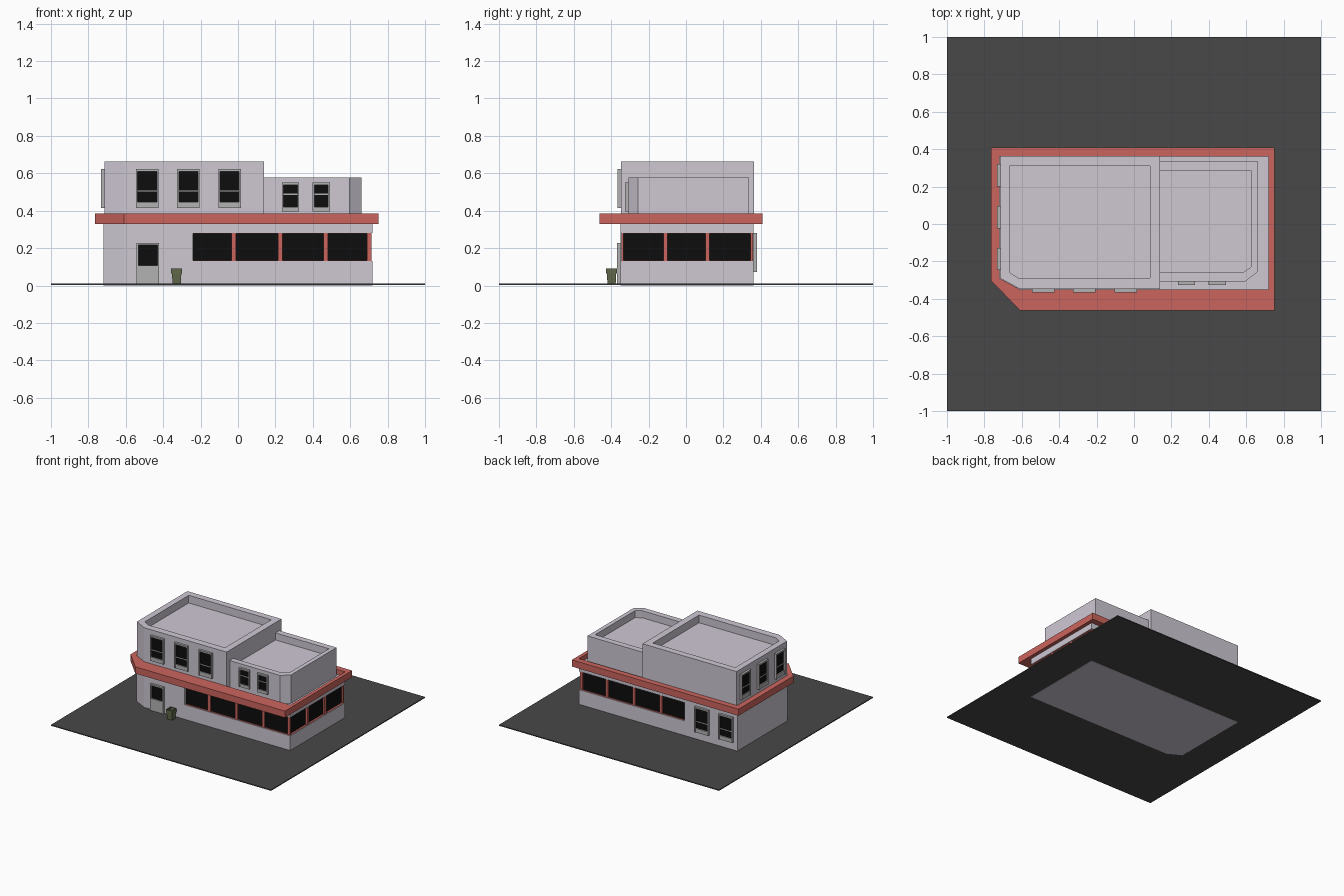
import bpy, bmesh
from math import radians
from mathutils import Matrix

if "Cube" in bpy.data.objects:
    bpy.data.objects.remove(bpy.data.objects["Cube"])


def material(name, r, g, b):
    m = bpy.data.materials.new(name)
    m.diffuse_color = (r, g, b, 1)
    m.use_nodes = True
    m.node_tree.nodes["Principled BSDF"].inputs["Base Color"].default_value = m.diffuse_color
    return m


WALL = material("wall_paint", 0.62, 0.58, 0.65)
RED = material("red_trim", 0.60, 0.13, 0.11)
GLASS = material("dark_glass", 0.004, 0.004, 0.004)
FRAME = material("frame_grey", 0.45, 0.45, 0.45)
ASPHALT = material("asphalt", 0.065, 0.065, 0.065)
OLIVE = material("olive", 0.12, 0.14, 0.07)


def finish(name, bm, mat):
    bmesh.ops.recalc_face_normals(bm, faces=bm.faces)
    me = bpy.data.meshes.new(name)
    bm.to_mesh(me)
    bm.free()
    ob = bpy.data.objects.new(name, me)
    bpy.context.collection.objects.link(ob)
    me.materials.append(mat)
    return ob


def skin(name, loops, mat, cap_start=True, cap_end=True, closed=False):
    """Bridge a series of (outline, z) loops with flat quads."""
    bm = bmesh.new()
    rows = [[bm.verts.new((x, y, z)) for x, y in pts] for pts, z in loops]
    pairs = list(zip(rows, rows[1:])) + ([(rows[-1], rows[0])] if closed else [])
    for a, b in pairs:
        for i in range(len(a)):
            j = (i + 1) % len(a)
            bm.faces.new((a[i], a[j], b[j], b[i]))
    if cap_start and not closed:
        bm.faces.new(rows[0])
    if cap_end and not closed:
        bm.faces.new(rows[-1])
    return finish(name, bm, mat)


def boxes(name, spans, mat, matrix=Matrix()):
    """One object made of boxes given as (x0, x1, y0, y1, z0, z1)."""
    bm = bmesh.new()
    for x0, x1, y0, y1, z0, z1 in spans:
        m = Matrix.Translation(((x0 + x1) / 2, (y0 + y1) / 2, (z0 + z1) / 2)) \
            @ Matrix.Diagonal((x1 - x0, y1 - y0, z1 - z0, 1))
        bmesh.ops.create_cube(bm, size=1, matrix=matrix @ m)
    return finish(name, bm, mat)


def rect(x0, x1, y0, y1):
    return [(x0, y0), (x1, y0), (x1, y1), (x0, y1)]


def cut_left(x0, x1, y0, y1, cx, cy):
    """Rectangle with its front left corner cut off."""
    return [(x0, y0 + cy), (x0 + cx, y0), (x1, y0), (x1, y1), (x0, y1)]


def cut_right(x0, x1, y0, y1, cx, cy):
    return [(x0, y0), (x1 - cx, y0), (x1, y0 + cy), (x1, y1), (x0, y1)]


def opening(name, x, y, turn, w, z0, z1, sill, bar=None, depth=0.018):
    """Framed window or door leaf standing proud of a wall."""
    m = Matrix.Translation((x, y, 0)) @ Matrix.Rotation(radians(turn), 4, 'Z')
    h, b = w / 2, 0.009
    parts = [(-h, -h + b, -depth, 0.005, z0, z1), (h - b, h, -depth, 0.005, z0, z1),
             (-h + b, h - b, -depth, 0.005, z1 - b * 1.4, z1),
             (-h + b, h - b, -depth * 0.85, 0.005, z0, z0 + sill)]
    if bar:
        parts.append((-h + b, h - b, -depth * 0.55, 0, bar - 0.003, bar + 0.003))
    boxes(name + "_frame", parts, FRAME, m)
    boxes(name + "_glass", [(-h + b, h - b, -depth * 0.35, 0, z0 + sill, z1 - b * 1.4)], GLASS, m)


# Ground slab
boxes("ground", [(-1, 1, -1, 1, 0.002, 0.01)], ASPHALT)

# Ground floor walls, with the wraparound window band cut out
outline = cut_left(-0.72, 0.72, -0.35, 0.362, 0.11, 0.06)
walls = skin("lower_walls", [(outline, 0), (outline, 0.345)], WALL)
cutter = boxes("band_cutter", [(-0.24, 1, -1, 1, 0.13, 0.28)], WALL)
cutter.hide_render = True
mod = walls.modifiers.new("window_band", 'BOOLEAN')
mod.operation, mod.solver, mod.object = 'DIFFERENCE', 'EXACT', cutter
bpy.context.view_layer.objects.active = walls
bpy.ops.object.modifier_apply(modifier=mod.name)
bpy.data.objects.remove(cutter)

# Window band: dark core with red mullions and rails
boxes("band_glass", [(-0.24, 0.70, -0.335, 0.347, 0.13, 0.28)], GLASS)
trim = [(-0.24, 0.715, -0.345, 0.357, 0.13, 0.133), (-0.24, 0.715, -0.345, 0.357, 0.277, 0.28)]
for x in (-0.022, 0.225, 0.47):
    for y0, y1 in ((-0.345, -0.33), (0.34, 0.357)):
        trim.append((x - 0.012, x + 0.012, y0, y1, 0.13, 0.28))
for y in (-0.11, 0.115):
    trim.append((0.69, 0.715, y - 0.011, y + 0.011, 0.13, 0.28))
for y0, y1 in ((-0.345, -0.333), (0.345, 0.357)):
    trim.append((0.69, 0.715, y0, y1, 0.13, 0.28))
boxes("band_trim", trim, RED)

# Red canopy ring
canopy = cut_left(-0.765, 0.75, -0.462, 0.41, 0.155, 0.16)
skin("canopy", [(canopy, 0.33), (canopy, 0.385), (outline, 0.385), (outline, 0.33)], RED, closed=True)

# Upper storeys with sunken roofs behind a parapet
big = cut_left(-0.715, 0.14, -0.348, 0.364, 0.105, 0.058)
big_in = cut_left(-0.665, 0.085, -0.29, 0.31, 0.05, 0.03)
skin("large_upper_storey", [(big, 0.34), (big, 0.663), (big_in, 0.663), (big_in, 0.60)], WALL)
small = cut_right(0.138, 0.66, -0.307, 0.337, 0.065, 0.05)
small_in = cut_right(0.139, 0.625, -0.26, 0.287, 0.045, 0.03)
skin("small_upper_storey", [(small, 0.34), (small, 0.578), (small_in, 0.578), (small_in, 0.52)], WALL)

# Sash windows on each side
for i, x in enumerate((-0.485, -0.265, -0.045)):
    opening(f"front_window_{i}", x, -0.348, 0, 0.12, 0.415, 0.623, 0.032, 0.505)
for i, x in enumerate((0.28, 0.445)):
    opening(f"small_window_{i}", x, -0.307, 0, 0.092, 0.395, 0.55, 0.025, 0.488)
for i, y in enumerate((0.26, 0.037, -0.187)):
    opening(f"left_window_{i}", -0.715, y, -90, 0.12, 0.415, 0.623, 0.032, 0.505)
for i, x in enumerate((-0.403, -0.621)):
    opening(f"back_window_{i}", x, 0.362, 180, 0.125, 0.072, 0.28, 0.032, 0.16)

# Front door with a glazed upper panel
opening("door", -0.482, -0.35, 0, 0.12, 0.01, 0.228, 0.098)

# Tapered street bin with an open, wider rim
def square(h):
    return rect(-0.328 - h, -0.328 + h, -0.398 - h, -0.398 + h)


skin("bin", [(square(0.022), 0.01), (square(0.025), 0.065), (square(0.029), 0.065), (square(0.029), 0.09),
             (square(0.023), 0.09), (square(0.021), 0.06)], OLIVE)
